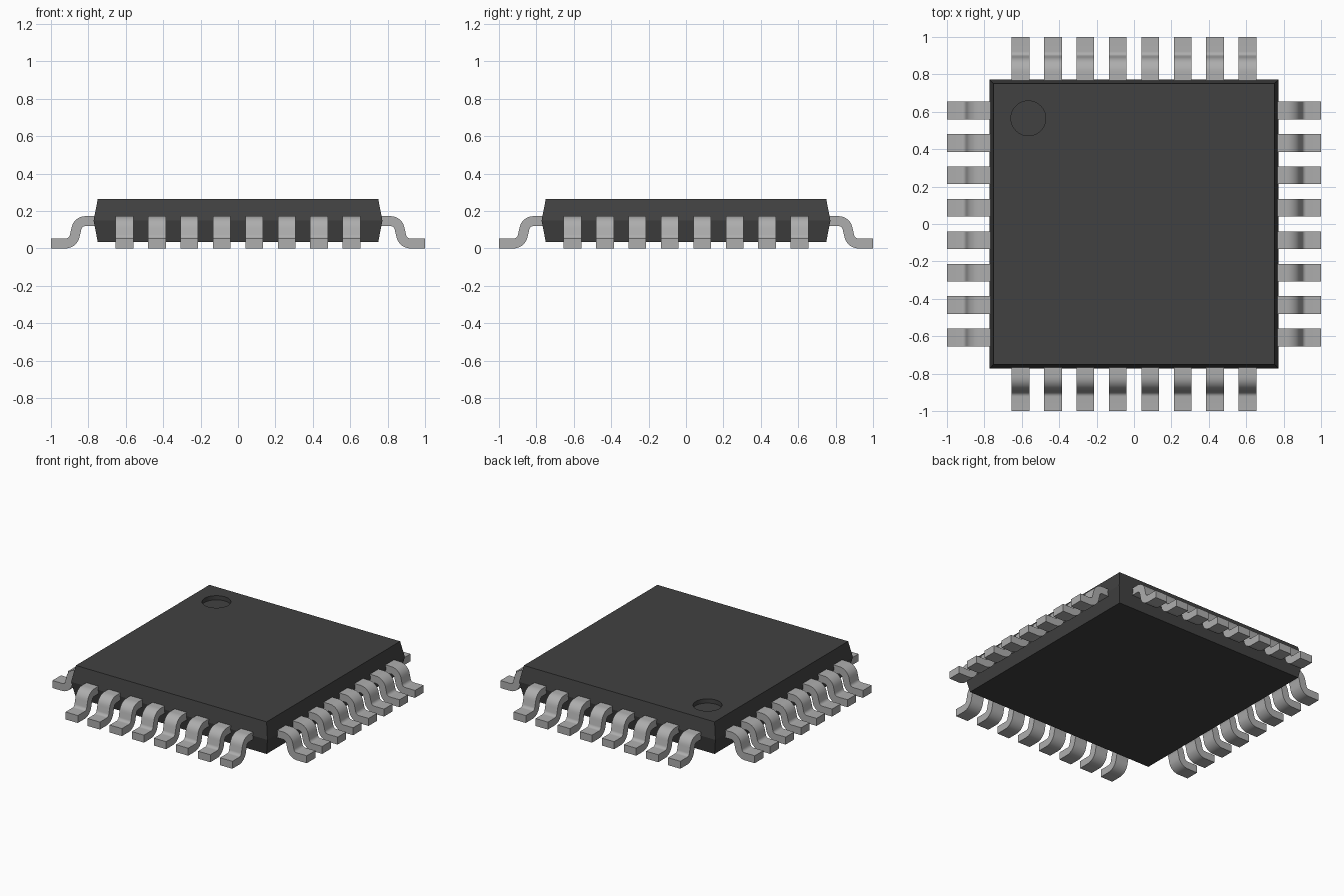
import bpy, bmesh, math
from mathutils import Matrix, Vector

cube = bpy.data.objects.get("Cube")
if cube:
    bpy.data.objects.remove(cube, do_unlink=True)


def material(name, value, metallic=0.0):
    mat = bpy.data.materials.new(name)
    mat.use_nodes = True
    color = (value, value, value, 1)
    mat.diffuse_color = color
    bsdf = mat.node_tree.nodes["Principled BSDF"]
    bsdf.inputs["Base Color"].default_value = color
    bsdf.inputs["Metallic"].default_value = metallic
    bsdf.inputs["Roughness"].default_value = 0.6
    return mat


def make_object(name, bm, mat):
    bmesh.ops.recalc_face_normals(bm, faces=bm.faces)
    mesh = bpy.data.meshes.new(name)
    bm.to_mesh(mesh)
    bm.free()
    mesh.materials.append(mat)
    obj = bpy.data.objects.new(name, mesh)
    bpy.context.collection.objects.link(obj)
    return obj


def activate(obj):
    bpy.ops.object.select_all(action='DESELECT')
    obj.select_set(True)
    bpy.context.view_layer.objects.active = obj


plastic = material("black plastic", 0.053)
metal = material("grey metal", 0.42)

# Body: square rings, widest at the middle seam
bm = bmesh.new()
rings = []
for half, z in ((0.75, 0.035), (0.772, 0.149), (0.75, 0.263)):
    rings.append([bm.verts.new((sx * half, sy * half, z))
                  for sx, sy in ((-1, -1), (1, -1), (1, 1), (-1, 1))])
for low, high in zip(rings, rings[1:]):
    for i in range(4):
        j = (i + 1) % 4
        bm.faces.new((low[i], low[j], high[j], high[i]))
bm.faces.new(rings[0][::-1])
bm.faces.new(rings[-1])
body = make_object("body", bm, plastic)

# Round corner dent, cut into the top
bm = bmesh.new()
bmesh.ops.create_cone(bm, cap_ends=True, segments=48, radius1=0.093,
                      radius2=0.093, depth=0.06,
                      matrix=Matrix.Translation((-0.565, 0.565, 0.263)))
cutter = make_object("dent_cutter", bm, plastic)
cutter.hide_render = True
cut = body.modifiers.new("dent", 'BOOLEAN')
cut.operation = 'DIFFERENCE'
cut.solver = 'EXACT'
cut.object = cutter
activate(body)
bpy.ops.object.modifier_apply(modifier=cut.name)
bpy.data.objects.remove(cutter, do_unlink=True)
bpy.ops.object.shade_smooth_by_angle(angle=math.radians(20))

# Pin centre line: flat shoulder, two bends, flat foot; stored with its normal
THICK, WIDTH, R, TURN, STEPS = 0.053, 0.096, 0.05, math.radians(82), 8
z_top, z_foot = 0.146, THICK / 2
x0, x1 = 0.815, 0.922
line = [(0.74, z_top, 0.0)]
for i in range(STEPS + 1):
    a = TURN * i / STEPS
    line.append((x0 + R * math.sin(a), z_top - R + R * math.cos(a), a))
for i in range(STEPS, -1, -1):
    a = TURN * i / STEPS
    line.append((x1 - R * math.sin(a), z_foot + R - R * math.cos(a), a))
line.append((1.0, z_foot, 0.0))


def add_pin(bm, offset, turn):
    """Sweep a rectangle along the centre line, then turn it to one side."""
    sections = []
    for x, z, a in line:
        n = Vector((math.sin(a), 0, math.cos(a))) * THICK / 2
        c = Vector((x, offset, z))
        w = Vector((0, WIDTH / 2, 0))
        sections.append([bm.verts.new(turn @ p) for p in
                         (c + n - w, c + n + w, c - n + w, c - n - w)])
    for s, t in zip(sections, sections[1:]):
        for i in range(4):
            j = (i + 1) % 4
            bm.faces.new((s[i], s[j], t[j], t[i]))
    bm.faces.new(sections[0])
    bm.faces.new(sections[-1][::-1])


# Eight pins on each of the four sides
for side, name in enumerate(("left", "back", "right", "front")):
    bm = bmesh.new()
    for k in range(8):
        add_pin(bm, (k - 3.5) * 0.1737, Matrix.Rotation(side * math.pi / 2, 3, 'Z'))
    pins = make_object(name + "_pins", bm, metal)
    activate(pins)
    bpy.ops.object.shade_smooth_by_angle(angle=math.radians(30))
